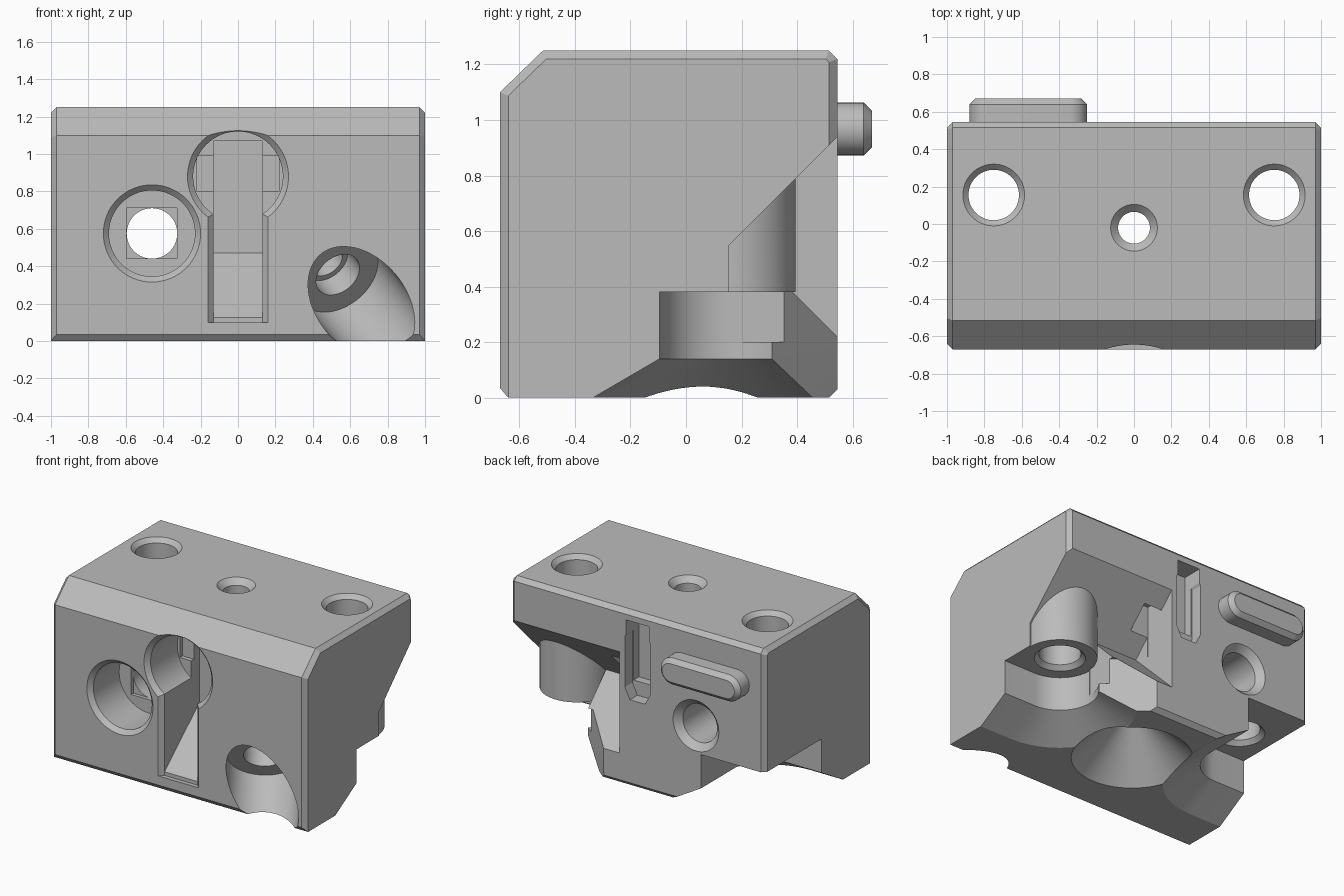
import bpy, bmesh, math
from mathutils import Vector

cube = bpy.data.objects.get("Cube")
if cube:
    bpy.data.objects.remove(cube, do_unlink=True)

grey = bpy.data.materials.new("plain grey")
grey.use_nodes = True
colour = (0.5, 0.5, 0.5, 1)
grey.diffuse_color = colour
grey.node_tree.nodes["Principled BSDF"].inputs["Base Color"].default_value = colour


def loft(name, rings):
    """Closed solid through rings of equal point count."""
    bm = bmesh.new()
    loops = [[bm.verts.new(p) for p in ring] for ring in rings]
    n = len(loops[0])
    for a, b in zip(loops, loops[1:]):
        for i in range(n):
            j = (i + 1) % n
            bm.faces.new((a[i], a[j], b[j], b[i]))
    bm.faces.new(loops[0])
    bm.faces.new(loops[-1])
    bmesh.ops.recalc_face_normals(bm, faces=bm.faces)
    mesh = bpy.data.meshes.new(name)
    bm.to_mesh(mesh)
    bm.free()
    mesh.materials.append(grey)
    ob = bpy.data.objects.new(name, mesh)
    bpy.context.collection.objects.link(ob)
    return ob


def prism(name, axis, pts, a, b):
    """Outline extruded along one axis from a to b."""
    place = {"x": lambda u, v, t: (t, u, v),
             "y": lambda u, v, t: (u, t, v),
             "z": lambda u, v, t: (u, v, t)}[axis]
    return loft(name, [[place(u, v, t) for u, v in pts] for t in (a, b)])


def box(name, x0, x1, y0, y1, z0, z1):
    return prism(name, "z", [(x0, y0), (x1, y0), (x1, y1), (x0, y1)], z0, z1)


def turned(name, origin, direction, profile, n=64):
    """Solid of revolution; profile holds (distance along axis, radius)."""
    o, d = Vector(origin), Vector(direction).normalized()
    side = d.orthogonal().normalized()
    up = d.cross(side)
    angles = [2 * math.pi * i / n for i in range(n)]
    return loft(name, [[o + d * t + (side * math.cos(a) + up * math.sin(a)) * r
                        for a in angles] for t, r in profile])


def combine(target, tool, operation="DIFFERENCE"):
    mod = target.modifiers.new("join", "BOOLEAN")
    mod.operation = operation
    mod.solver = "EXACT"
    mod.object = tool
    bpy.context.view_layer.objects.active = target
    bpy.ops.object.modifier_apply(modifier=mod.name)
    bpy.data.objects.remove(tool, do_unlink=True)


# Main block with chamfered ends
body = prism("carriage_block", "x", [
    (-.64, 0), (-.67, .035), (-.67, 1.1), (-.515, 1.25),
    (.515, 1.25), (.545, 1.22), (.545, .03), (.515, 0)], -1, 1)
bm = bmesh.new()
bm.from_mesh(body.data)
rim = [e for e in bm.edges
       if abs(e.verts[0].co.x - e.verts[1].co.x) < .01
       and e.verts[0].co.z + e.verts[1].co.z > .1]
bmesh.ops.bevel(bm, geom=rim, offset=.03, segments=1, affect="EDGES")
bm.to_mesh(body.data)
bm.free()

# Undercut at the back of the left end, with a round boss left standing
combine(body, prism("outer_undercut", "x", [
    (.155, .2), (.155, .55), (.7, 1.095), (.7, .2)], .5, 1.2))
combine(body, prism("inner_undercut", "x", [
    (.185, .58), (.7, 1.095), (.7, .065)], .14, .505))
combine(body, turned("boss", (.75, .155, 0), (0, 0, 1),
                     [(.3, .24), (.92, .24)]), "UNION")


# Pockets under both ends: rounded wall, flared at the bottom
def pocket_outline(side, e):
    start = 142 if side > 0 else 180
    pts = []
    for i in range(17):
        a = math.radians(start + (270 - start) * i / 16)
        pts.append((.75 + (.25 + e) * math.cos(a), .155 + (.25 + e) * math.sin(a)))
    pts += [(1.2, -.095 - e), (1.2, .8)]
    pts.append((0, .765) if side > 0 else (.5 - e, .8))
    return [(side * x, y) for x, y in pts]


for side in (1, -1):
    levels = [(-.02, .274), (.14, 0), (.38, 0)]
    combine(body, loft("end_pocket", [
        [(x, y, z) for x, y in pocket_outline(side, e)] for z, e in levels]))
    # Vertical mounting hole, countersunk at both ends
    combine(body, turned("mount_hole", (side * .75, .155, 0), (0, 0, 1), [
        (.34, .205), (.41, .135), (1.22, .135), (1.3, .215)]))

# Centre hole opening into a wide cone underneath
combine(body, turned("centre_hole", (0, -.02, 0), (0, 0, 1), [
    (-.05, .44), (.305, .085), (1.21, .085), (1.3, .175)]))

# Counterbored bolt hole from front to back
combine(body, turned("bolt_hole", (-.46, 0, .575), (0, 1, 0), [
    (-.75, .34), (-.64, .23), (-.35, .23), (-.35, .135), (.5, .135), (.6, .235)]))
combine(body, box("bolt_step", -.595, -.325, -.4, -.325, .44, .71))

# Keyhole on the front with a ramp in its slot
combine(body, turned("keyhole_round", (0, 0, .88), (0, 1, 0), [
    (-.75, .35), (-.64, .24), (-.34, .24)]))
combine(body, box("keyhole_step", -.22, .22, -.4, -.31, .8, .99))
combine(body, prism("keyhole_slot", "x", [
    (-.75, .03), (-.245, .47), (-.245, 1.07), (-.75, 1.07)], -.13, .13))
combine(body, loft("keyhole_slot_chamfer", [
    [(-w, y, .1), (w, y, .1), (w, y, .8), (-w, y, .8)]
    for y, w in ((-.7, .19), (-.64, .13))]))

# Slanted bolt hole at the lower front corner
combine(body, turned("slanted_hole", (.66, -.67, .2), (-.45, .7, .55), [
    (-.6, .24), (.28, .24), (.28, .13), (.42, .13), (.42, .1), (1, .1)]))
combine(body, box("nut_slot", .135, .28, .3, .44, .55, .92))

# Shallow stepped slot on the back
combine(body, box("back_slot", -.09, .09, .4, .6, .72, 1.18))
combine(body, prism("back_slot_lower", "y", [
    (-.06, .62), (.06, .62), (.1, .7), (.1, 1.06), (.07, 1.11),
    (-.07, 1.11), (-.1, 1.06), (-.1, .7)], .46, .6))


# Rounded rib on the back
def stadium(y, r):
    ring = []
    for i in range(34):
        a = math.radians(-90 + 180 * (i % 17) / 16) + (math.pi if i > 16 else 0)
        cx = -.345 if i < 17 else -.785
        ring.append((cx + r * math.cos(a), y, .968 + r * math.sin(a)))
    return ring


combine(body, loft("back_rib", [stadium(.5, .095), stadium(.64, .095),
                                stadium(.67, .065)]), "UNION")

# Smooth the round walls, keep the edges crisp
bpy.ops.object.select_all(action="DESELECT")
body.select_set(True)
bpy.context.view_layer.objects.active = body
bpy.ops.object.shade_smooth_by_angle(angle=math.radians(25))
